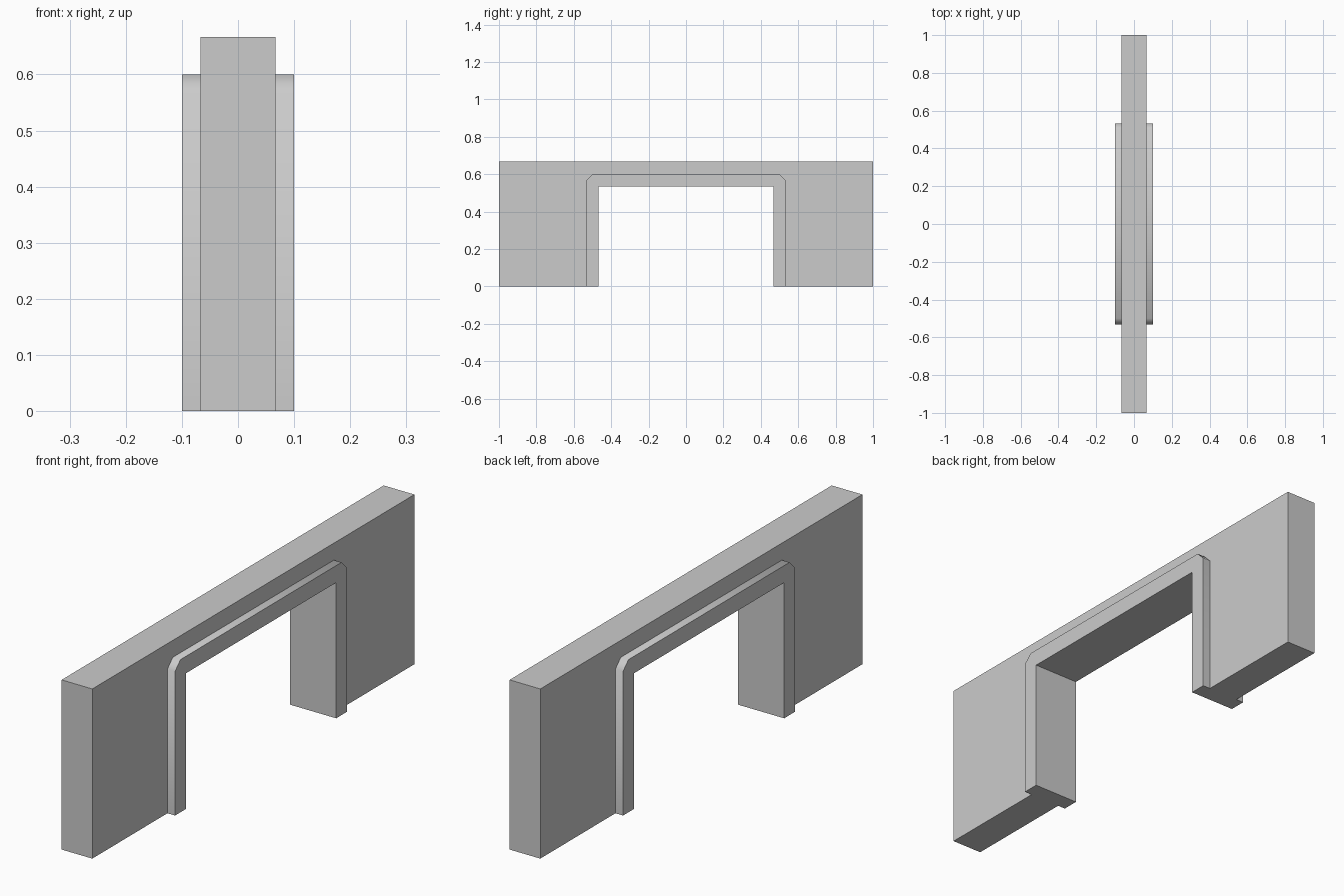
import bpy, bmesh, math

if "Cube" in bpy.data.objects:
    bpy.data.objects.remove(bpy.data.objects["Cube"])

WALL_X, TRIM_X = 0.0667, 0.1


def arch(half):
    """Complete a half outline (y, z) with its mirror image across y = 0."""
    return half + [(-y, z) for y, z in reversed(half)]


# Outlines from the right foot, over the top, to the left foot
opening = arch([(0.4667, 0), (0.4667, 0.5333)])
trim = arch([(0.5333, 0), (0.5333, 0.5667), (0.5, 0.6)])
outer = arch([(1, 0), (1, 0.6667)])

bm = bmesh.new()
loops = [[bm.verts.new((WALL_X, y, z)) for y, z in pts] for pts in (opening, trim, outer)]

# Wall panel and door trim share the trim outline
bm.faces.new(loops[2] + loops[1][::-1])
trim_face = bm.faces.new(loops[1] + loops[0][::-1])

# Wall thickness: carry the open border back to the centre plane
border = [e for e in bm.edges if e.is_boundary]
geom = bmesh.ops.extrude_edge_only(bm, edges=border)["geom"]
for v in geom:
    if isinstance(v, bmesh.types.BMVert):
        v.co.x = 0

# Raised door trim
raised = bmesh.ops.extrude_discrete_faces(bm, faces=[trim_face])["faces"]
for v in raised[0].verts:
    v.co.x = TRIM_X

bmesh.ops.recalc_face_normals(bm, faces=bm.faces)
mesh = bpy.data.meshes.new("doorway_wall")
bm.to_mesh(mesh)
bm.free()

wall = bpy.data.objects.new("doorway_wall", mesh)
bpy.context.collection.objects.link(wall)
bpy.context.view_layer.objects.active = wall
wall.select_set(True)

# Other side of the wall
mirror = wall.modifiers.new("other_side", "MIRROR")
mirror.use_clip = True
bpy.ops.object.modifier_apply(modifier=mirror.name)
bpy.ops.object.shade_smooth_by_angle(angle=math.radians(50))
